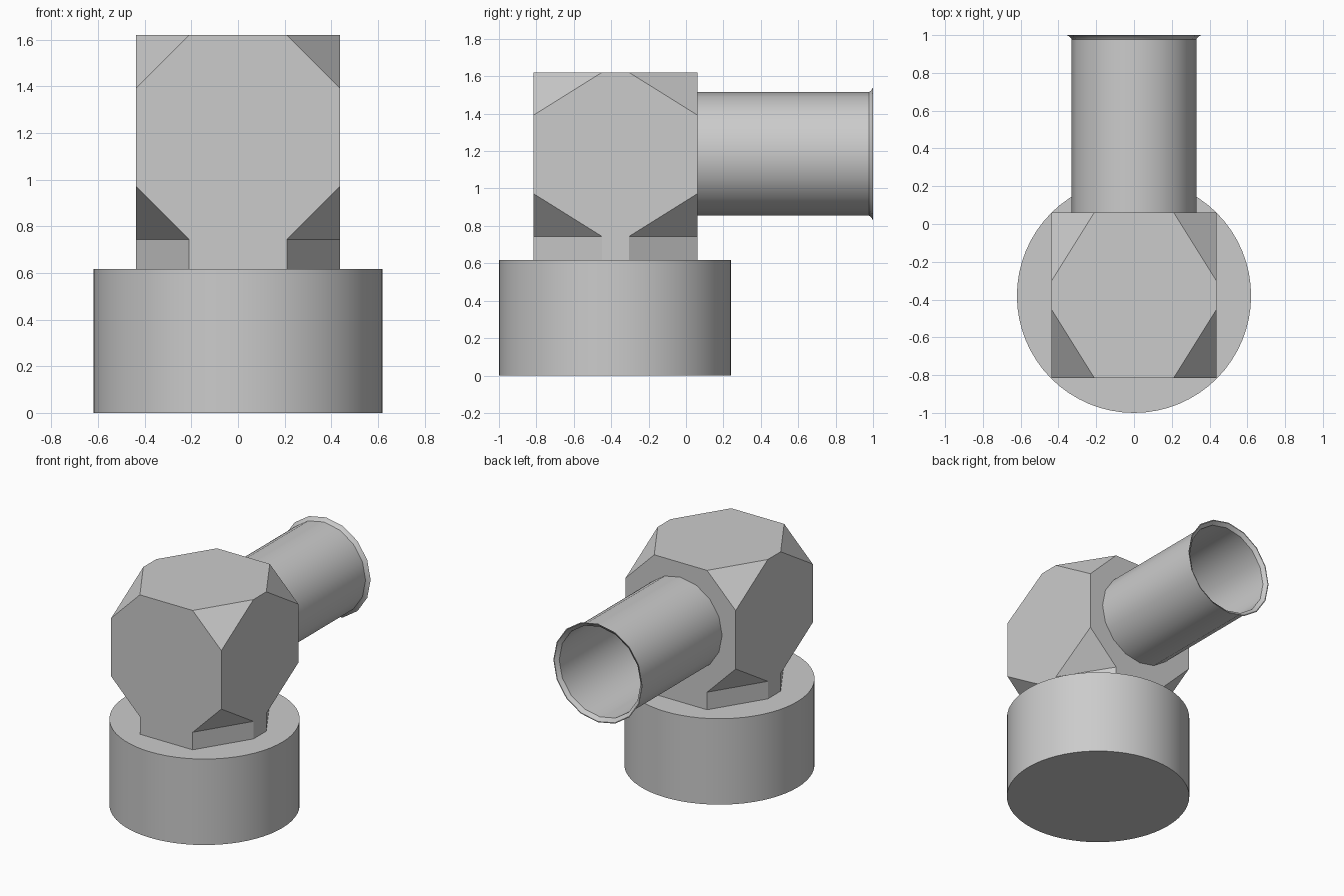
import bpy, bmesh
from math import sin, cos, pi, radians

if "Cube" in bpy.data.objects:
    bpy.data.objects.remove(bpy.data.objects["Cube"])

CY = -0.38  # shared y centre of base and head


def finish(bm, name, smooth=False):
    bmesh.ops.recalc_face_normals(bm, faces=bm.faces[:])
    mesh = bpy.data.meshes.new(name)
    bm.to_mesh(mesh)
    bm.free()
    ob = bpy.data.objects.new(name, mesh)
    bpy.context.collection.objects.link(ob)
    if smooth:
        bpy.ops.object.select_all(action='DESELECT')
        ob.select_set(True)
        bpy.context.view_layer.objects.active = ob
        bpy.ops.object.shade_smooth_by_angle(angle=radians(30))
    return ob


# round base
bm = bmesh.new()
bmesh.ops.create_cone(bm, cap_ends=True, segments=64, radius1=0.62, radius2=0.62, depth=0.618)
bmesh.ops.translate(bm, verts=bm.verts, vec=(0, CY, 0.309))
finish(bm, "base", True)

# block with cut corners: three points per corner
bm = bmesh.new()
h, zc = 0.438, 1.182
dx, dy, dz = 0.228, 0.365, 0.228
for sx in (-1, 1):
    for sy in (-1, 1):
        for sz in (-1, 1):
            for cx, cy, cz in ((dx, 0, 0), (0, dy, 0), (0, 0, dz)):
                bm.verts.new((sx * (h - cx), CY + 0.003 + sy * (h - cy), zc + sz * (h - cz)))
bmesh.ops.convex_hull(bm, input=bm.verts[:])
bmesh.ops.dissolve_limit(bm, angle_limit=radians(1), verts=bm.verts[:], edges=bm.edges[:])

# extend the eight-sided underside down as a foot on the base
foot = min(bm.faces, key=lambda f: f.calc_center_median().z)
out = bmesh.ops.extrude_discrete_faces(bm, faces=[foot])
low = out["faces"][0]
bmesh.ops.translate(bm, verts=low.verts[:], vec=(0, 0, 0.612 - (zc - h)))
ring = list(low.verts)
n = len(ring)
for i in range(n):
    a, b = ring[i], ring[(i + 1) % n]
    tops = [bm.verts.new((v.co.x, v.co.y, zc - h)) for v in (b, a)]
    bm.faces.new((a, b, *tops))
bmesh.ops.remove_doubles(bm, verts=bm.verts[:], dist=0.0005)
bmesh.ops.dissolve_limit(bm, angle_limit=radians(1), verts=bm.verts[:], edges=bm.edges[:])
finish(bm, "head_block")

# open pipe with flared lip: (y, radius) profile spun round the y axis
bm = bmesh.new()
SIDES = 16
profile = [(0.055, 0.33), (0.978, 0.33), (0.99, 0.339), (1.0, 0.355), (1.0, 0.349),
           (0.978, 0.324), (0.065, 0.324)]
rings = [[bm.verts.new((r * cos(2 * pi * i / SIDES), y, 1.185 + r * sin(2 * pi * i / SIDES)))
          for i in range(SIDES)] for y, r in profile]
for a, b in zip(rings, rings[1:]):
    for i in range(SIDES):
        j = (i + 1) % SIDES
        bm.faces.new((a[i], a[j], b[j], b[i]))
finish(bm, "pipe", True)
